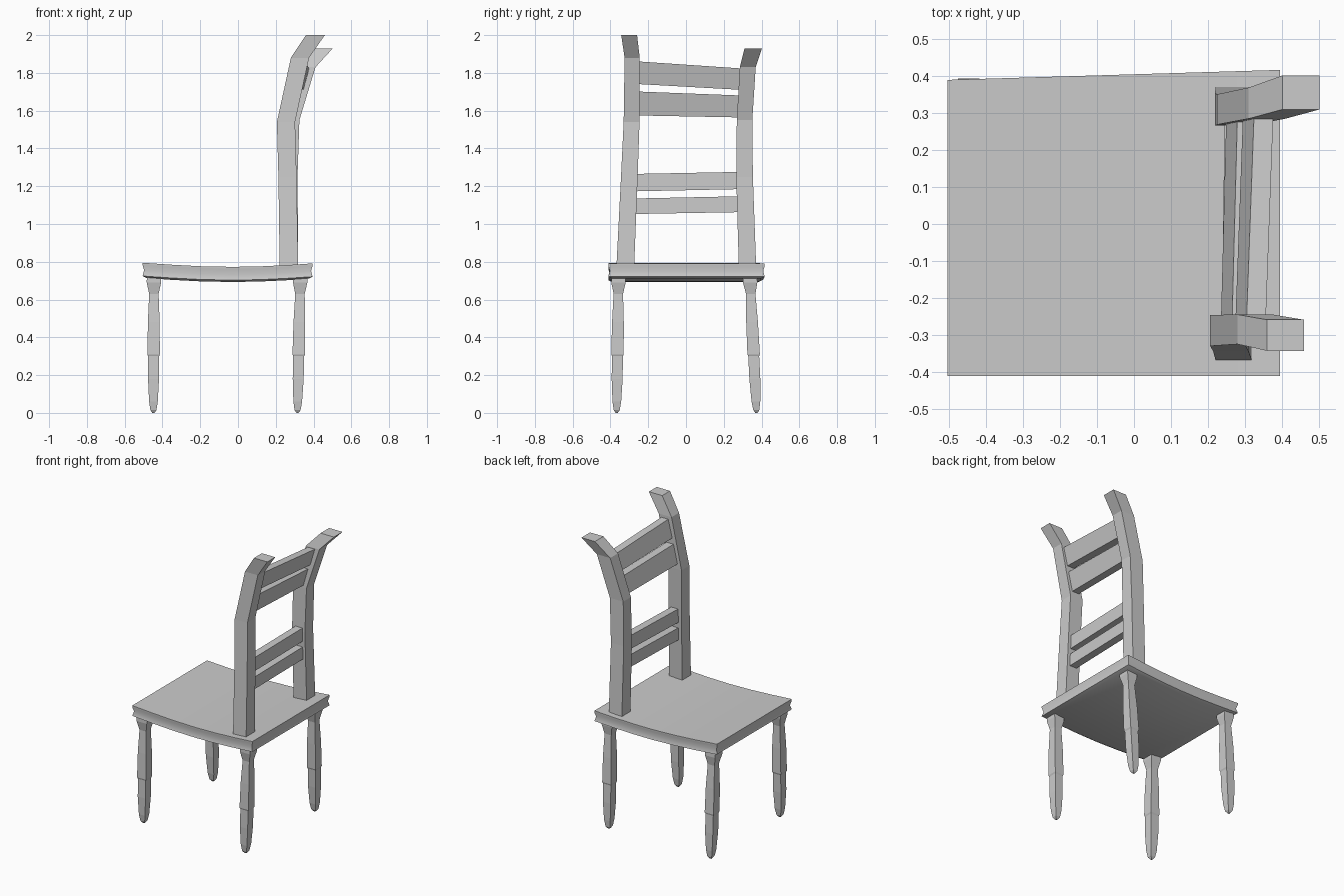
import bpy
import math

cube = bpy.data.objects.get("Cube")
if cube:
    bpy.data.objects.remove(cube, do_unlink=True)

GREY = (0.6, 0.6, 0.6, 1.0)
grey = bpy.data.materials.new("plain grey")
grey.use_nodes = True
grey.diffuse_color = GREY
grey.node_tree.nodes["Principled BSDF"].inputs["Base Color"].default_value = GREY


def make_object(name, verts, faces, smooth_angle=None):
    mesh = bpy.data.meshes.new(name)
    mesh.from_pydata(verts, [], faces)
    mesh.materials.append(grey)
    obj = bpy.data.objects.new(name, mesh)
    bpy.context.collection.objects.link(obj)
    bpy.ops.object.select_all(action='DESELECT')
    obj.select_set(True)
    bpy.context.view_layer.objects.active = obj
    if smooth_angle:
        bpy.ops.object.shade_smooth_by_angle(angle=math.radians(smooth_angle))
    return obj


def bridge(rings, n):
    """Side quads joining stacked rings of n points each."""
    return [(r * n + i, r * n + (i + 1) % n, (r + 1) * n + (i + 1) % n, (r + 1) * n + i)
            for r in range(rings - 1) for i in range(n)]


def square_loft(name, sections, smooth_angle=None):
    """Four-sided column through sections (x, y, z, half depth, half width)."""
    verts = []
    for x, y, z, hx, hy in sections:
        verts += [(x - hx, y - hy, z), (x + hx, y - hy, z),
                  (x + hx, y + hy, z), (x - hx, y + hy, z)]
    last = 4 * (len(sections) - 1)
    faces = bridge(len(sections), 4)
    faces += [(3, 2, 1, 0), tuple(last + i for i in range(4))]
    return make_object(name, verts, faces, smooth_angle)


# Sagging seat with a shallow groove round its edge
stations = [-0.505, -0.36, -0.2, -0.03, 0.12, 0.26, 0.395]
layers = [(0.02, -0.04), (0.0, -0.03), (0.008, 0.0), (0.0, 0.028), (0.0, 0.04)]
verts = []
for inset, dz in layers:
    for side, xs in ((-1, stations), (1, stations[::-1])):
        for x in xs:
            edge = 0.411 if side < 0 else 0.405 + 0.03 * x
            sag = 0.02 * math.cos(math.pi * (x + 0.03) / 0.9)
            px = max(-0.505 + inset, min(0.395 - inset, x))
            verts.append((px, side * (edge - inset), 0.753 - sag + dz))
n = 2 * len(stations)
top = n * (len(layers) - 1)
faces = bridge(len(layers), n)
for i in range(len(stations) - 1):
    strip = (i, i + 1, n - 2 - i, n - 1 - i)
    faces.append(tuple(top + k for k in strip))
    faces.append(strip[::-1])
make_object("seat", verts, faces, 50)

# Shaped square legs: height, half thickness
leg_profile = [(0.0, 0.006), (0.015, 0.016), (0.06, 0.023), (0.18, 0.029), (0.3, 0.029),
               (0.31, 0.033), (0.48, 0.031), (0.63, 0.025), (0.69, 0.038), (0.725, 0.038)]
for row, foot_x, top_x in (("front", -0.448, -0.445), ("back", 0.315, 0.33)):
    for side, foot_y, top_y in (("right", -0.367, -0.357), ("left", 0.373, 0.338)):
        sections = []
        for z, half in leg_profile:
            t = z / 0.725
            sections.append((foot_x + (top_x - foot_x) * t,
                             foot_y + (top_y - foot_y) * t, z, half, half))
        square_loft(f"{row}_{side}_leg", sections)

# Back posts, curving backwards at the top
square_loft("right_back_post", [
    (0.27, -0.322, 0.76, 0.049, 0.047), (0.262, -0.3, 1.25, 0.048, 0.044),
    (0.254, -0.288, 1.54, 0.048, 0.042), (0.328, -0.285, 1.88, 0.048, 0.04),
    (0.41, -0.301, 2.0, 0.05, 0.042)])
square_loft("left_back_post", [
    (0.27, 0.326, 0.76, 0.049, 0.046), (0.267, 0.31, 1.25, 0.048, 0.044),
    (0.275, 0.31, 1.55, 0.05, 0.041), (0.36, 0.327, 1.83, 0.05, 0.042),
    (0.452, 0.356, 1.93, 0.05, 0.046)])


def slat(name, right, left, lean, depth=0.052):
    """Rail between the posts; each end is (front x, bottom z, top z)."""
    verts = []
    for y, (x, low, high) in ((-0.275, right), (0.3, left)):
        verts += [(x, y, low), (x + depth, y, low),
                  (x + depth + lean, y, high), (x + lean, y, high)]
    make_object(name, verts, [(0, 1, 2, 3), (7, 6, 5, 4)] +
                [tuple(reversed(f)) for f in bridge(2, 4)])


# Back slats
slat("top_slat", (0.274, 1.742, 1.862), (0.295, 1.71, 1.823), 0.03)
slat("upper_slat", (0.235, 1.575, 1.702), (0.25, 1.564, 1.68), 0.03)
slat("lower_slat", (0.238, 1.173, 1.265), (0.245, 1.185, 1.276), 0.0)
slat("bottom_slat", (0.24, 1.053, 1.135), (0.245, 1.063, 1.147), 0.0)
